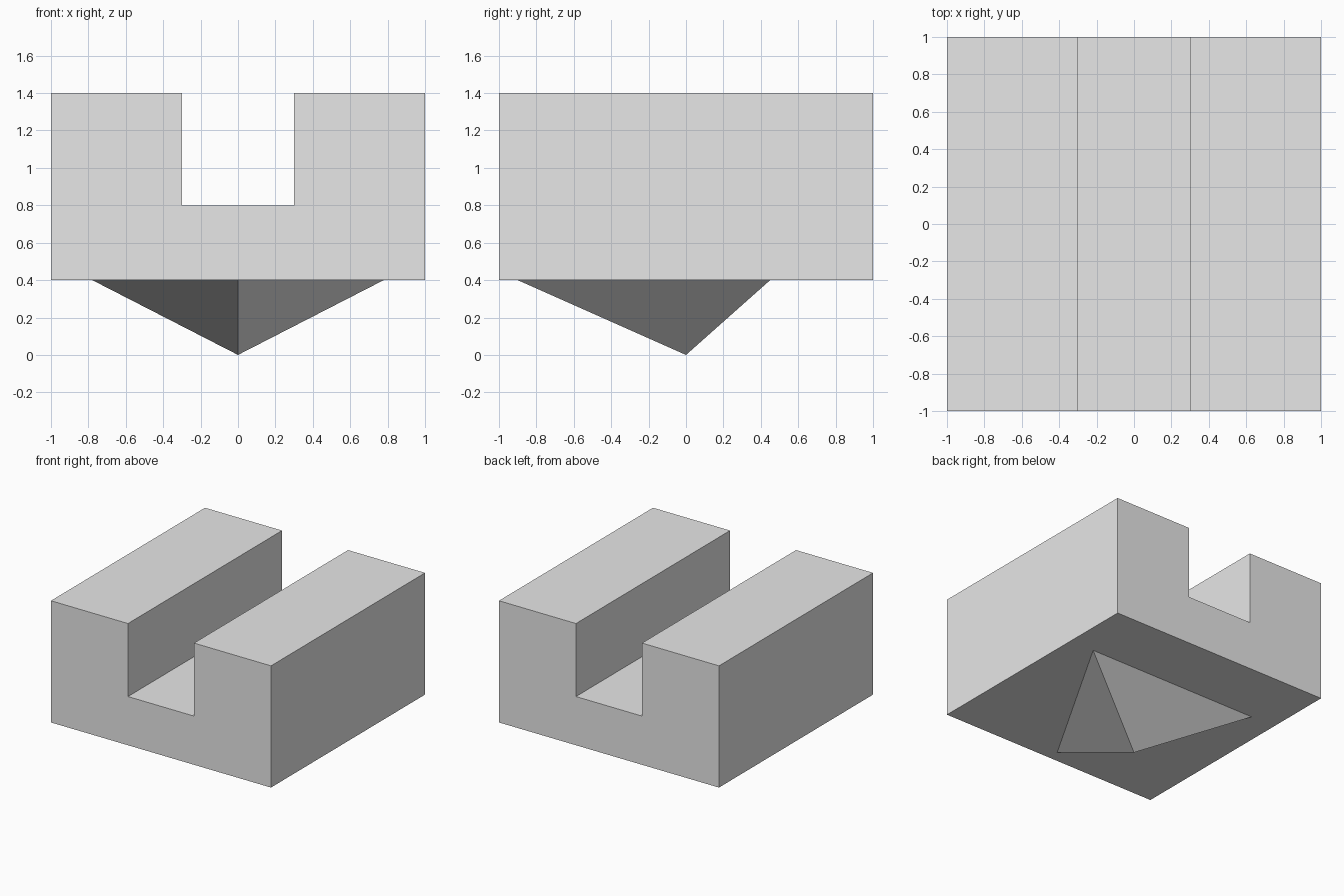
import bpy
import bmesh
from math import sin, cos, radians

cube = bpy.data.objects.get("Cube")
if cube:
    bpy.data.objects.remove(cube, do_unlink=True)

grey = bpy.data.materials.new("light_grey")
grey.use_nodes = True
colour = (0.8, 0.8, 0.8, 1)
grey.diffuse_color = colour
grey.node_tree.nodes["Principled BSDF"].inputs["Base Color"].default_value = colour


def add_object(name, bm):
    bmesh.ops.recalc_face_normals(bm, faces=bm.faces)
    mesh = bpy.data.meshes.new(name)
    bm.to_mesh(mesh)
    bm.free()
    mesh.materials.append(grey)
    obj = bpy.data.objects.new(name, mesh)
    bpy.context.collection.objects.link(obj)
    return obj


# Block with a channel: half profile mirrored across x, extruded front to back
half = [(1, 0.4), (1, 1.4), (0.3, 1.4), (0.3, 0.8)]
profile = half + [(-x, z) for x, z in reversed(half)]
bm = bmesh.new()
face = bm.faces.new([bm.verts.new((x, -1, z)) for x, z in profile])
extruded = bmesh.ops.extrude_face_region(bm, geom=[face], use_keep_orig=True)
back = [v for v in extruded["geom"] if isinstance(v, bmesh.types.BMVert)]
bmesh.ops.translate(bm, verts=back, vec=(0, 2, 0))
add_object("channel_block", bm)

# Three-sided pyramid under the block, tip pointing down
bm = bmesh.new()
tip = bm.verts.new((0, 0, 0))
rim = []
for i in range(3):
    a = radians(120 * i - 90)
    rim.append(bm.verts.new((0.9 * cos(a), 0.9 * sin(a), 0.4)))
bm.faces.new(rim)
for i in range(3):
    bm.faces.new((rim[i], tip, rim[(i + 1) % 3]))
add_object("bottom_point", bm)
